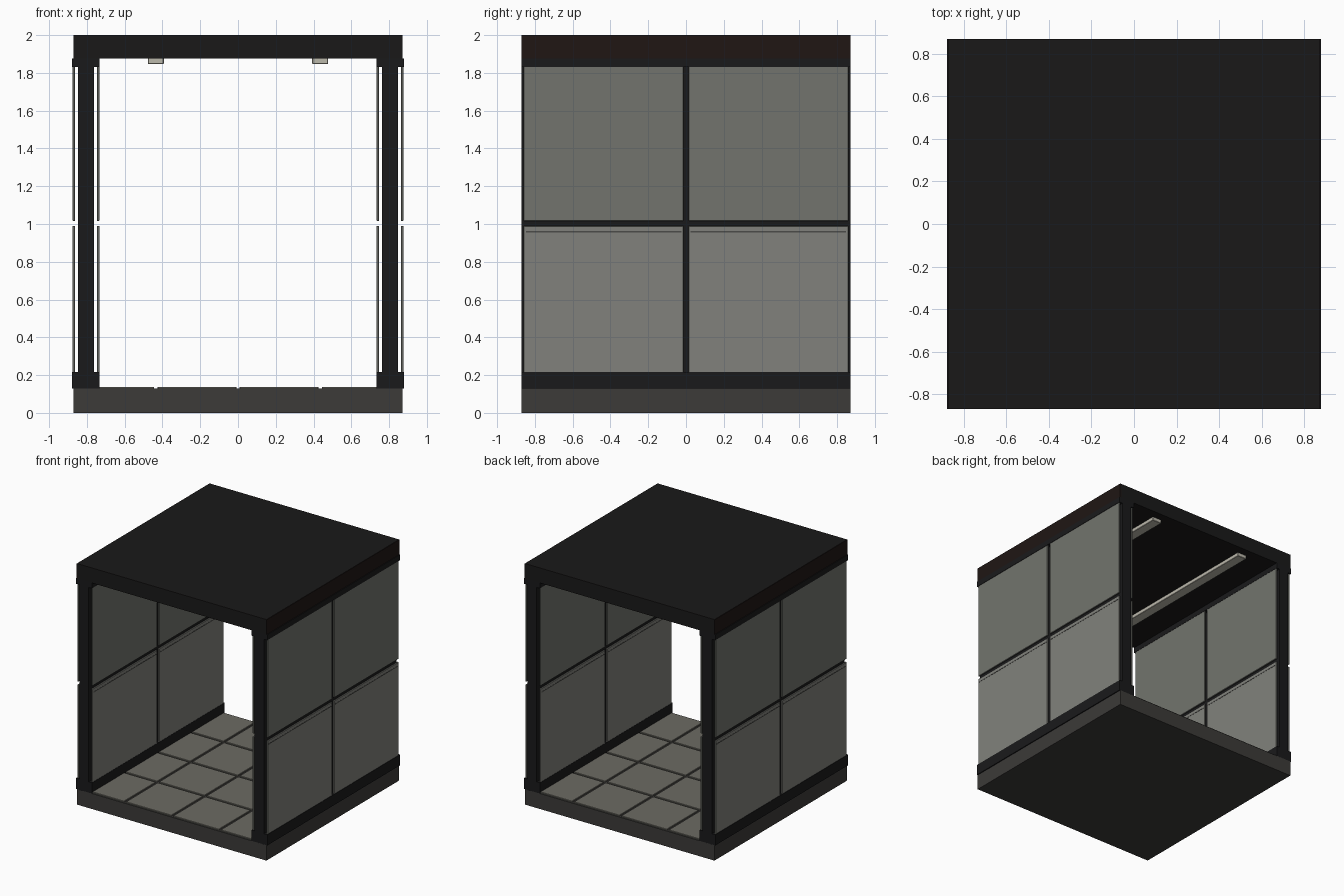
import bpy

if "Cube" in bpy.data.objects:
    bpy.data.objects.remove(bpy.data.objects["Cube"])


def material(name, r, g, b):
    m = bpy.data.materials.new(name)
    m.diffuse_color = (r, g, b, 1)
    m.use_nodes = True
    m.node_tree.nodes["Principled BSDF"].inputs["Base Color"].default_value = m.diffuse_color
    return m


BLACK = material("black_metal", 0.010, 0.010, 0.011)
ROOF = material("roof_black", 0.010, 0.0095, 0.0095)
RUST = material("dark_brown", 0.014, 0.008, 0.007)
SLAB = material("dark_concrete", 0.045, 0.043, 0.040)
TILE = material("floor_grey", 0.15, 0.145, 0.125)
UPPER = material("panel_grey", 0.17, 0.175, 0.155)
LOWER = material("panel_light_grey", 0.22, 0.222, 0.20)
SEAM = material("seam_grey", 0.07, 0.07, 0.065)
LAMP = material("lamp_cream", 0.50, 0.48, 0.41)


def box(name, x, y, z, mat, bevel=0.0):
    """Box given by its (min, max) range on each axis."""
    x, y = sorted(x), sorted(y)
    bpy.ops.mesh.primitive_cube_add(
        size=1, location=[(r[0] + r[1]) / 2 for r in (x, y, z)])
    ob = bpy.context.object
    ob.name = name
    ob.scale = [r[1] - r[0] for r in (x, y, z)]
    bpy.ops.object.transform_apply(location=False, rotation=False, scale=True)
    ob.data.materials.append(mat)
    if bevel:
        b = ob.modifiers.new("edge", "BEVEL")
        b.width, b.segments = bevel, 1
    return ob


D = 0.87                       # half depth of the module
FULL = (-D, D)

# Floor slab with a 4 x 4 grid of raised tiles
box("floor_slab", FULL, FULL, (0, 0.128), SLAB)
pitch = 2 * D / 4
for i in range(4):
    for j in range(4):
        x0, y0 = -D + i * pitch, -D + j * pitch
        box("floor_tile", (x0 + 0.009, x0 + pitch - 0.009),
            (y0 + 0.009, y0 + pitch - 0.009), (0.12, 0.138), TILE, 0.002)

# Roof slab
box("roof_slab", FULL, FULL, (1.875, 2.0), ROOF)

for s, side in ((-1, "left"), (1, "right")):
    # Roof fascia and ceiling lamp
    box(side + "_roof_fascia", (s * 0.86, s * 0.872), FULL, (1.875, 1.998), RUST)
    box(side + "_ceiling_lamp", (s * 0.393, s * 0.477), (-0.8, 0.8),
        (1.846, 1.878), LAMP, 0.003)

    # Wall core with skirting and top rail
    box(side + "_wall_core", (s * 0.762, s * 0.847), FULL, (0.125, 1.88), BLACK)
    box(side + "_skirting", (s * 0.732, s * 0.878), FULL, (0.128, 0.217), BLACK)
    box(side + "_top_rail", (s * 0.732, s * 0.878), FULL, (1.83, 1.876), BLACK)

    # Cladding panels floating off both faces of the core
    for face, x0, x1, line in (("outer", 0.863, 0.875, 0.8765),
                               ("inner", 0.747, 0.734, 0.7325)):
        for t in (-1, 1):
            y = (t * 0.014, t * 0.859)
            box(f"{side}_{face}_lower_panel", (s * x0, s * x1), y,
                (0.215, 0.99), LOWER, 0.002)
            box(f"{side}_{face}_upper_panel", (s * x0, s * x1), y,
                (1.016, 1.832), UPPER, 0.002)
            box(f"{side}_{face}_panel_seam", (s * x0, s * line),
                (t * 0.025, t * 0.848), (0.956, 0.963), SEAM)
